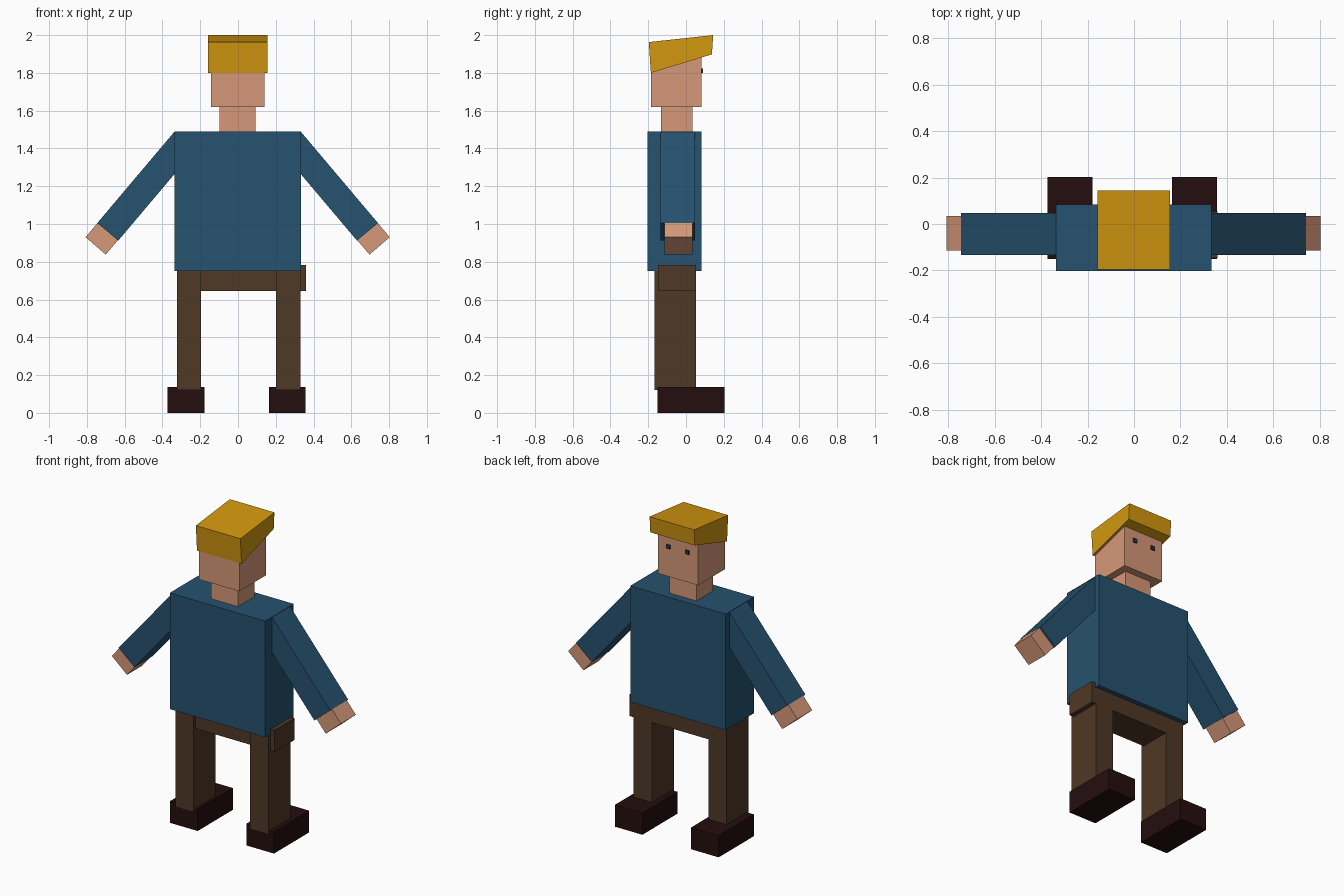
import bpy, bmesh

if "Cube" in bpy.data.objects:
    bpy.data.objects.remove(bpy.data.objects["Cube"])


def material(name, r, g, b):
    """Flat colour given as 0-255 screen values, stored linear."""
    def lin(c):
        c /= 255
        return c / 12.92 if c <= 0.04045 else ((c + 0.055) / 1.055) ** 2.4
    m = bpy.data.materials.new(name)
    m.diffuse_color = (lin(r), lin(g), lin(b), 1)
    m.use_nodes = True
    m.node_tree.nodes["Principled BSDF"].inputs["Base Color"].default_value = m.diffuse_color
    return m


SKIN = material("skin", 214, 152, 120)
HAIR = material("blond hair", 210, 151, 15)
BLUE = material("blue sweater", 38, 82, 110)
BROWN = material("brown trousers", 79, 56, 37)
SHOE = material("dark shoe", 37, 13, 13)
EYE = material("eye", 40, 58, 76)


def prism(name, profile, lo, hi, axis, mat):
    """Extrude a profile along x (profile in y,z) or y (profile in x,z)."""
    bm = bmesh.new()
    rings = []
    for d in (lo, hi):
        rings.append([bm.verts.new((d, a, z) if axis == "x" else (a, d, z))
                      for a, z in profile])
    n = len(profile)
    for ring in rings:
        bm.faces.new(ring)
    for i in range(n):
        j = (i + 1) % n
        bm.faces.new((rings[0][i], rings[0][j], rings[1][j], rings[1][i]))
    bmesh.ops.recalc_face_normals(bm, faces=bm.faces)
    mesh = bpy.data.meshes.new(name)
    bm.to_mesh(mesh)
    bm.free()
    mesh.materials.append(mat)
    ob = bpy.data.objects.new(name, mesh)
    bpy.context.collection.objects.link(ob)
    return ob


def box(name, x, y, z, mat):
    profile = [(x[0], z[0]), (x[1], z[0]), (x[1], z[1]), (x[0], z[1])]
    return prism(name, profile, y[0], y[1], "y", mat)


# Head, neck, torso and hips
box("head", (-0.143, 0.139), (-0.185, 0.082), (1.62, 1.92), SKIN)
box("neck", (-0.097, 0.092), (-0.132, 0.034), (1.47, 1.64), SKIN)
box("torso", (-0.337, 0.333), (-0.203, 0.083), (0.752, 1.49), BLUE)
box("hips", (-0.30, 0.36), (-0.147, 0.053), (0.645, 0.782), BROWN)

# Wedge of hair rising towards the face
prism("hair", [(-0.197, 1.963), (0.144, 2.0), (0.137, 1.898), (-0.186, 1.80)],
      -0.158, 0.155, "x", HAIR)

# Paired parts
for side, s in (("left", -1), ("right", 1)):
    def span(a, b, centre):
        return tuple(sorted((centre + s * a, centre + s * b)))

    def slanted(points):
        return [(s * x - 0.002, z) for x, z in points]

    box(side + "_eye", span(0.054, 0.079, -0.003), (0.082, 0.091), (1.799, 1.824), EYE)
    prism(side + "_sleeve",
          slanted([(0.335, 1.488), (0.743, 1.005), (0.632, 0.912), (0.224, 1.395)]),
          -0.134, 0.047, "y", BLUE)
    prism(side + "_hand",
          slanted([(0.720, 1.032), (0.805, 0.930), (0.698, 0.838), (0.612, 0.940)]),
          -0.114, 0.035, "y", SKIN)
    box(side + "_leg", span(0.199, 0.327, 0.003), (-0.166, 0.054), (0.12, 0.78), BROWN)
    box(side + "_shoe", span(0.171, 0.365, -0.007), (-0.15, 0.203), (0, 0.138), SHOE)
